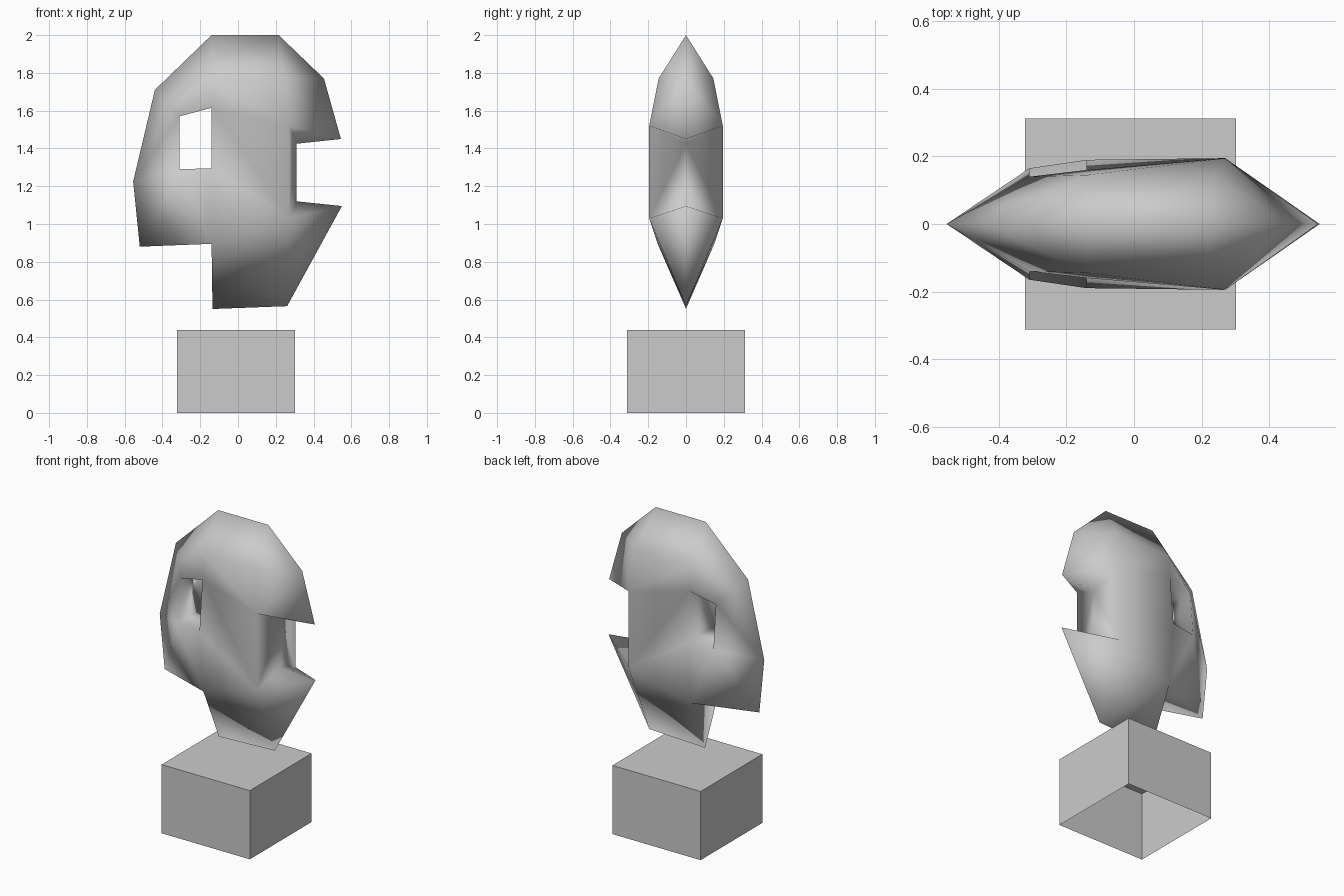
import bpy, bmesh

if "Cube" in bpy.data.objects:
    bpy.data.objects.remove(bpy.data.objects["Cube"])

def finish(bm, name, smooth):
    me = bpy.data.meshes.new(name)
    bm.to_mesh(me)
    bm.free()
    for p in me.polygons:
        p.use_smooth = smooth
    ob = bpy.data.objects.new(name, me)
    bpy.context.collection.objects.link(ob)
    return ob

# Plinth: block with an open underside
bm = bmesh.new()
bmesh.ops.create_cube(bm, size=1)
for v in bm.verts:
    v.co = (v.co.x * 0.625 - 0.01, v.co.y * 0.625, (v.co.z + 0.5) * 0.44)
bm.faces.ensure_lookup_table()
bmesh.ops.delete(bm, geom=[f for f in bm.faces if f.normal.z < -0.9], context='FACES_ONLY')
finish(bm, "plinth", False)

# Head outline, lying on the middle plane (x, z)
rim = {
    'a': (-0.14, 2.0), 'b': (0.215, 2.0), 'c': (0.455, 1.77), 'd': (0.545, 1.45),
    'e': (0.31, 1.425), 'f': (0.31, 1.12), 'g': (0.55, 1.095), 'h': (0.26, 0.565),
    'i': (-0.135, 0.55), 'j': (-0.52, 0.88), 'k': (-0.555, 1.225), 'l': (-0.44, 1.71),
}
# Cheek points on each side (x, half width, z); W X Y Z frame the window
cheek = {
    'P': (-0.14, 0.145, 1.77), 'Q': (0.24, 0.145, 1.77), 'R': (0.27, 0.195, 1.52),
    'S': (0.27, 0.195, 1.03), 'T': (-0.14, 0.15, 0.895),
    'W': (-0.31, 0.14, 1.57), 'X': (-0.14, 0.16, 1.615),
    'Y': (-0.14, 0.19, 1.295), 'Z': (-0.31, 0.165, 1.29),
}
patches = ("abQP bcQ cdRQ deR eSR efS fgS ghS hiTS TYS jTZ TZY "
           "jkZ klWZ laPW PWX PQRX XRSY").split()

bm = bmesh.new()
mid = {k: bm.verts.new((x, 0, z)) for k, (x, z) in rim.items()}
front, back = [
    {**mid, **{k: bm.verts.new((x, s * y, z)) for k, (x, y, z) in cheek.items()}}
    for s in (-1, 1)]
for side in (front, back):
    for p in patches:
        bm.faces.new([side[c] for c in p])

# Window tunnel walls
for p, q in ("WX", "XY", "YZ", "ZW"):
    bm.faces.new((front[p], front[q], back[q], back[p]))

# Underside of the back of the head, and back of the neck
for k in "ji":
    bm.faces.new((mid[k], front['T'], back['T']))
bmesh.ops.recalc_face_normals(bm, faces=bm.faces[:])
finish(bm, "head", True)
